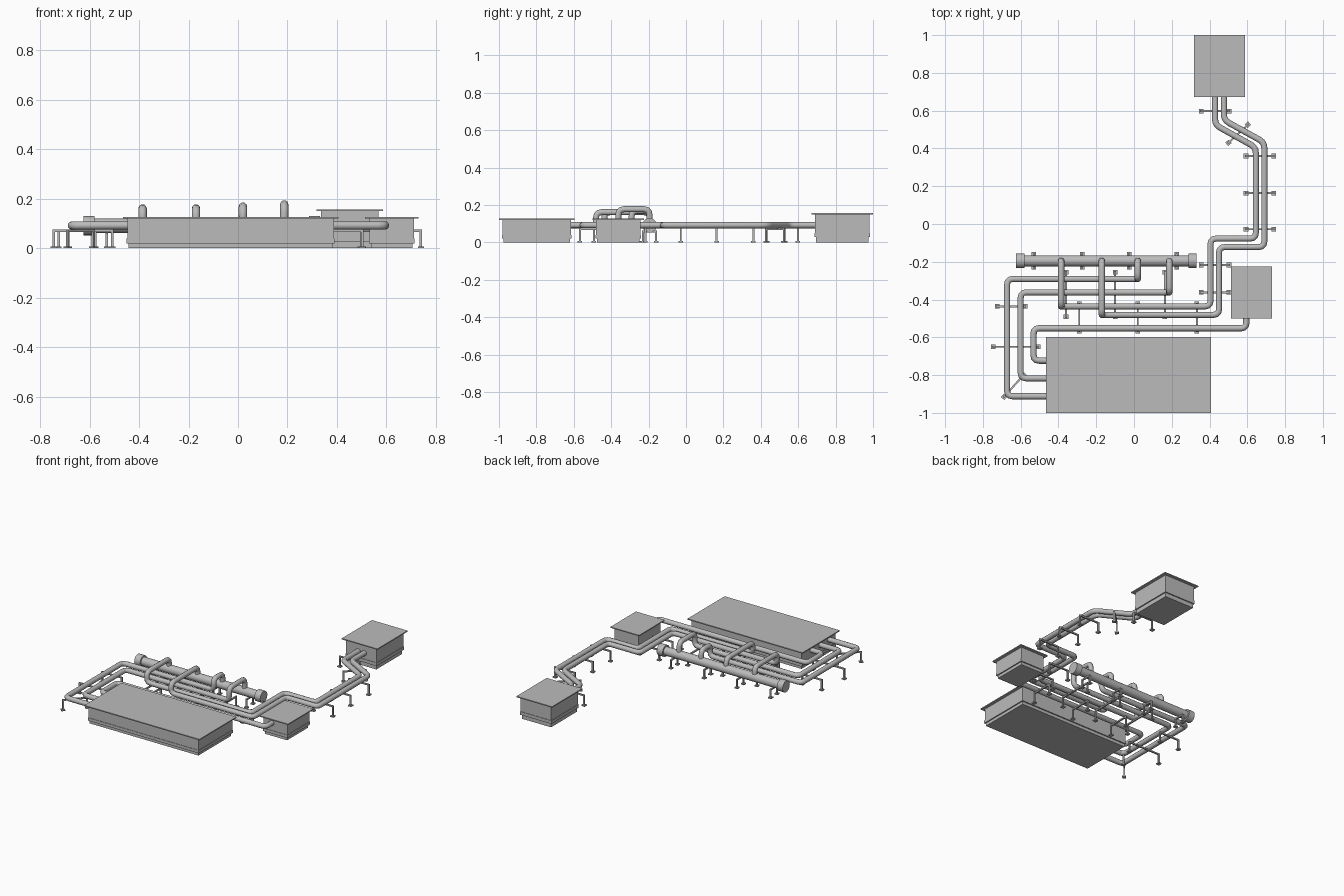
import bpy, bmesh, math
from mathutils import Vector, Matrix

cube = bpy.data.objects.get("Cube")
if cube:
    bpy.data.objects.remove(cube, do_unlink=True)

grey = bpy.data.materials.new("plain_grey")
grey.use_nodes = True
GREY = (0.5, 0.5, 0.5, 1)
grey.diffuse_color = GREY
grey.node_tree.nodes["Principled BSDF"].inputs["Base Color"].default_value = GREY

PIPE_Z, PIPE_R = 0.092, 0.017
BAR_Z = PIPE_Z - PIPE_R - 0.004
HEADER_Y = -0.195


def finish(name, bm):
    mesh = bpy.data.meshes.new(name)
    bm.to_mesh(mesh)
    bm.free()
    mesh.materials.append(grey)
    obj = bpy.data.objects.new(name, mesh)
    bpy.context.collection.objects.link(obj)
    return obj


def smooth(obj):
    bpy.ops.object.select_all(action='DESELECT')
    obj.select_set(True)
    bpy.context.view_layer.objects.active = obj
    bpy.ops.object.shade_smooth_by_angle(angle=math.radians(40))


def add_box(bm, centre, size, angle=0):
    m = (Matrix.Translation(centre) @ Matrix.Rotation(angle, 4, 'Z')
         @ Matrix.Diagonal((*size, 1)))
    bmesh.ops.create_cube(bm, size=1, matrix=m)


def building(name, x0, x1, y0, y1, height, ledge_low, ledge_high):
    """Stacked slabs: plinth, ledge, walls and an overhanging flat roof."""
    bm = bmesh.new()
    layers = [(0.024, 0, ledge_low), (0.016, ledge_low, ledge_high),
              (0.019, ledge_high, height - 0.007), (0, height - 0.007, height)]
    for inset, low, high in layers:
        add_box(bm, ((x0 + x1) / 2, (y0 + y1) / 2, (low + high) / 2),
                (x1 - x0 - 2 * inset, y1 - y0 - 2 * inset, high - low))
    finish(name, bm)


def pipe(name, points, bend=0.03, steps=3):
    """Round tube along a path whose corners become short elbows."""
    pts = [Vector(p) for p in points]
    path = [pts[0]]
    for a, b, c in zip(pts, pts[1:], pts[2:]):
        r = min(bend, (a - b).length * 0.45, (c - b).length * 0.45)
        start, end = b + (a - b).normalized() * r, b + (c - b).normalized() * r
        for i in range(steps + 1):
            t = i / steps
            path.append(start * (1 - t) ** 2 + b * 2 * t * (1 - t) + end * t * t)
    path.append(pts[-1])
    curve = bpy.data.curves.new(name, 'CURVE')
    curve.dimensions = '3D'
    curve.bevel_depth = PIPE_R
    curve.bevel_resolution = 3
    curve.use_fill_caps = True
    spline = curve.splines.new('POLY')
    spline.points.add(len(path) - 1)
    for point, co in zip(spline.points, path):
        point.co = (*co, 1)
    curve.materials.append(grey)
    obj = bpy.data.objects.new(name, curve)
    bpy.context.collection.objects.link(obj)
    bpy.ops.object.select_all(action='DESELECT')
    obj.select_set(True)
    bpy.context.view_layer.objects.active = obj
    bpy.ops.object.convert(target='MESH')
    smooth(bpy.context.view_layer.objects.active)


def flat(points):
    return [(x, y, PIPE_Z) for x, y in points]


def riser(x, y, top):
    """Hop from the header pipe over the other lines and down to (x, y)."""
    return [(x, HEADER_Y, PIPE_Z), (x, HEADER_Y, top), (x, y, top)]


def support(name, ax, ay, bx, by, bar_z=BAR_Z):
    """Crossbar carried on two legs with foot plates."""
    bm = bmesh.new()
    a, b = Vector((ax, ay, 0)), Vector((bx, by, 0))
    angle = math.atan2(by - ay, bx - ax)
    mid = (a + b) / 2
    add_box(bm, (mid.x, mid.y, bar_z), ((b - a).length + 0.01, 0.01, 0.009), angle)
    for p in (a, b):
        add_box(bm, (p.x, p.y, bar_z / 2), (0.01, 0.01, bar_z), angle)
        add_box(bm, (p.x, p.y, 0.004), (0.024, 0.024, 0.008), angle)
    finish(name, bm)


# Buildings
building("main_building", -0.466, 0.407, -1.0, -0.597, 0.127, 0.02, 0.04)
building("side_building", 0.513, 0.73, -0.5, -0.224, 0.127, 0.02, 0.04)
building("rear_building", 0.317, 0.587, 0.672, 1.0, 0.157, 0.028, 0.05)

# Header pipe with thicker end caps
bm = bmesh.new()
for x0, x1, r in ((-0.6, 0.31, 0.029), (-0.624, -0.58, 0.039), (0.288, 0.332, 0.039)):
    m = (Matrix.Translation(((x0 + x1) / 2, HEADER_Y, 0.091))
         @ Matrix.Rotation(math.pi / 2, 4, 'Y'))
    bmesh.ops.create_cone(bm, cap_ends=True, segments=20, radius1=r, radius2=r,
                          depth=x1 - x0, matrix=m)
smooth(finish("header_pipe", bm))

# Lines from the header to the main building
pipe("outer_left_pipe", riser(0.02, -0.291, 0.168) + flat(
    [(0.02, -0.291), (-0.672, -0.291), (-0.672, -0.912), (-0.44, -0.912)]))
pipe("inner_left_pipe", riser(0.187, -0.362, 0.177) + flat(
    [(0.187, -0.362), (-0.6, -0.362), (-0.6, -0.817), (-0.44, -0.817)]))

# Line between the main and side buildings
pipe("link_pipe", flat([(-0.44, -0.723), (-0.532, -0.723), (-0.532, -0.552),
                        (0.595, -0.552), (0.595, -0.47)]))

# Lines from the header to the rear building
pipe("rear_pipe_a", riser(-0.386, -0.436, 0.161) + flat(
    [(-0.386, -0.436), (0.405, -0.436), (0.405, -0.077), (0.645, -0.077),
     (0.645, 0.405), (0.429, 0.525), (0.429, 0.7)]))
pipe("rear_pipe_b", riser(-0.17, -0.481, 0.161) + flat(
    [(-0.17, -0.481), (0.45, -0.481), (0.45, -0.122), (0.69, -0.122),
     (0.69, 0.432), (0.476, 0.55), (0.476, 0.7)]))

# Supports running across the pipes
for i, y in enumerate((0.36, 0.164, -0.028)):
    support(f"east_support_{i}", 0.593, y, 0.74, y)
for i, y in enumerate((0.598, -0.217, -0.362)):
    support(f"middle_support_{i}", 0.355, y, 0.503, y)
support("slanted_support", 0.5, 0.43, 0.603, 0.526)
support("west_support_front", -0.746, -0.65, -0.508, -0.65)
support("west_support_back", -0.725, -0.436, -0.577, -0.436)
support("corner_support", -0.688, -0.915, -0.585, -0.8)
for i, x in enumerate((-0.36, -0.1, 0.164)):
    support(f"wide_support_{i}", x, -0.255, x, -0.492)
for i, x in enumerate((-0.29, 0.02, 0.333)):
    support(f"link_support_{i}", x, -0.423, x, -0.567)

# Supports beneath the header
for i, x in enumerate((-0.53, -0.275, -0.026, 0.226)):
    support(f"header_support_{i}", x, -0.16, x, -0.23, 0.058)
